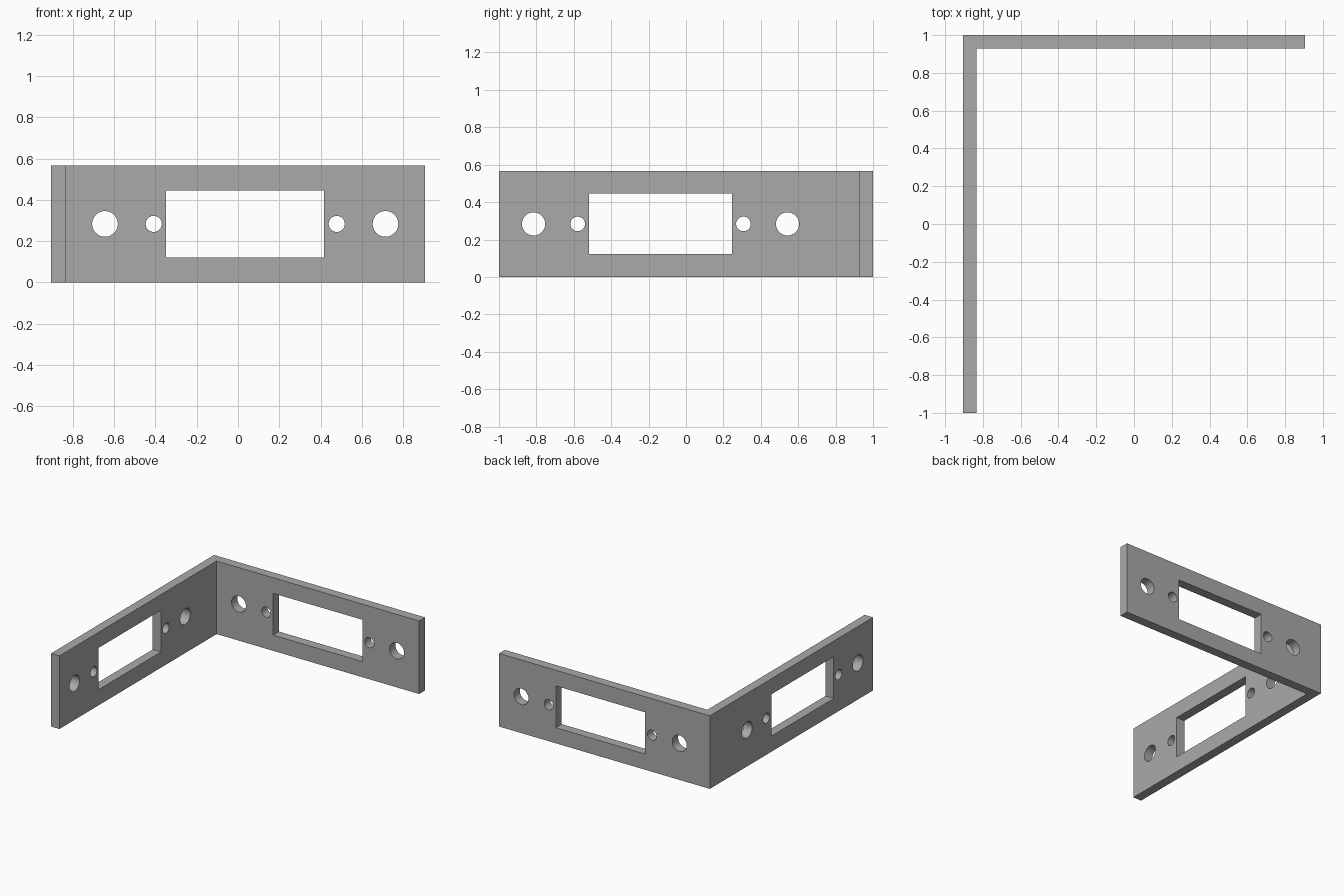
import bpy, bmesh, math
from mathutils import Matrix, Vector

cube = bpy.data.objects.get("Cube")
if cube:
    bpy.data.objects.remove(cube, do_unlink=True)

W, D, H, T = 0.905, 1.0, 0.567, 0.072   # half width, half depth, height, plate thickness
MID = H / 2

grey = bpy.data.materials.new("plain_grey")
grey.use_nodes = True
colour = (0.4, 0.4, 0.4, 1)
grey.diffuse_color = colour
grey.node_tree.nodes["Principled BSDF"].inputs["Base Color"].default_value = colour


def make_object(name, bm):
    bmesh.ops.recalc_face_normals(bm, faces=bm.faces)
    mesh = bpy.data.meshes.new(name)
    bm.to_mesh(mesh)
    bm.free()
    mesh.materials.append(grey)
    obj = bpy.data.objects.new(name, mesh)
    bpy.context.collection.objects.link(obj)
    return obj


# L-shaped bracket extruded from its plan outline
bm = bmesh.new()
outline = [(-W, -D), (T - W, -D), (T - W, D - T), (W, D - T), (W, D), (-W, D)]
base = bm.faces.new([bm.verts.new((x, y, 0)) for x, y in outline])
top = bmesh.ops.extrude_face_region(bm, geom=[base])["geom"]
bmesh.ops.translate(bm, vec=(0, 0, H), verts=[v for v in top if isinstance(v, bmesh.types.BMVert)])
bracket = make_object("corner_bracket", bm)


def cut_openings(name, centre, turn):
    """Cut a window flanked by a small and a large hole on each side."""
    bm = bmesh.new()
    place = Matrix.Translation(centre) @ Matrix.Rotation(turn, 4, 'Z')
    bmesh.ops.create_cube(bm, size=1, matrix=place @ Matrix.Diagonal((0.765, 0.3, 0.324, 1)))
    for offset, radius in ((0.443, 0.039), (0.679, 0.062)):
        for side in (-1, 1):
            hole = Matrix.Translation((side * offset, 0, 0)) @ Matrix.Rotation(math.pi / 2, 4, 'X')
            bmesh.ops.create_cone(bm, cap_ends=True, segments=48, radius1=radius,
                                  radius2=radius, depth=0.3, matrix=place @ hole)
    cutter = make_object(name, bm)
    cutter.hide_render = True
    cut = bracket.modifiers.new(name, 'BOOLEAN')
    cut.operation = 'DIFFERENCE'
    cut.solver = 'EXACT'
    cut.object = cutter
    return cutter


cutters = [
    cut_openings("back_plate_cutter", Vector((0.035, D - T / 2, MID)), 0),
    cut_openings("side_plate_cutter", Vector((T / 2 - W, -0.136, MID)), math.pi / 2),
]

# Apply the cuts and drop the cutters
bpy.context.view_layer.objects.active = bracket
bracket.select_set(True)
for cutter in cutters:
    bpy.ops.object.modifier_apply(modifier=cutter.name)
    bpy.data.objects.remove(cutter, do_unlink=True)
bpy.ops.object.shade_smooth_by_angle(angle=math.radians(30))
